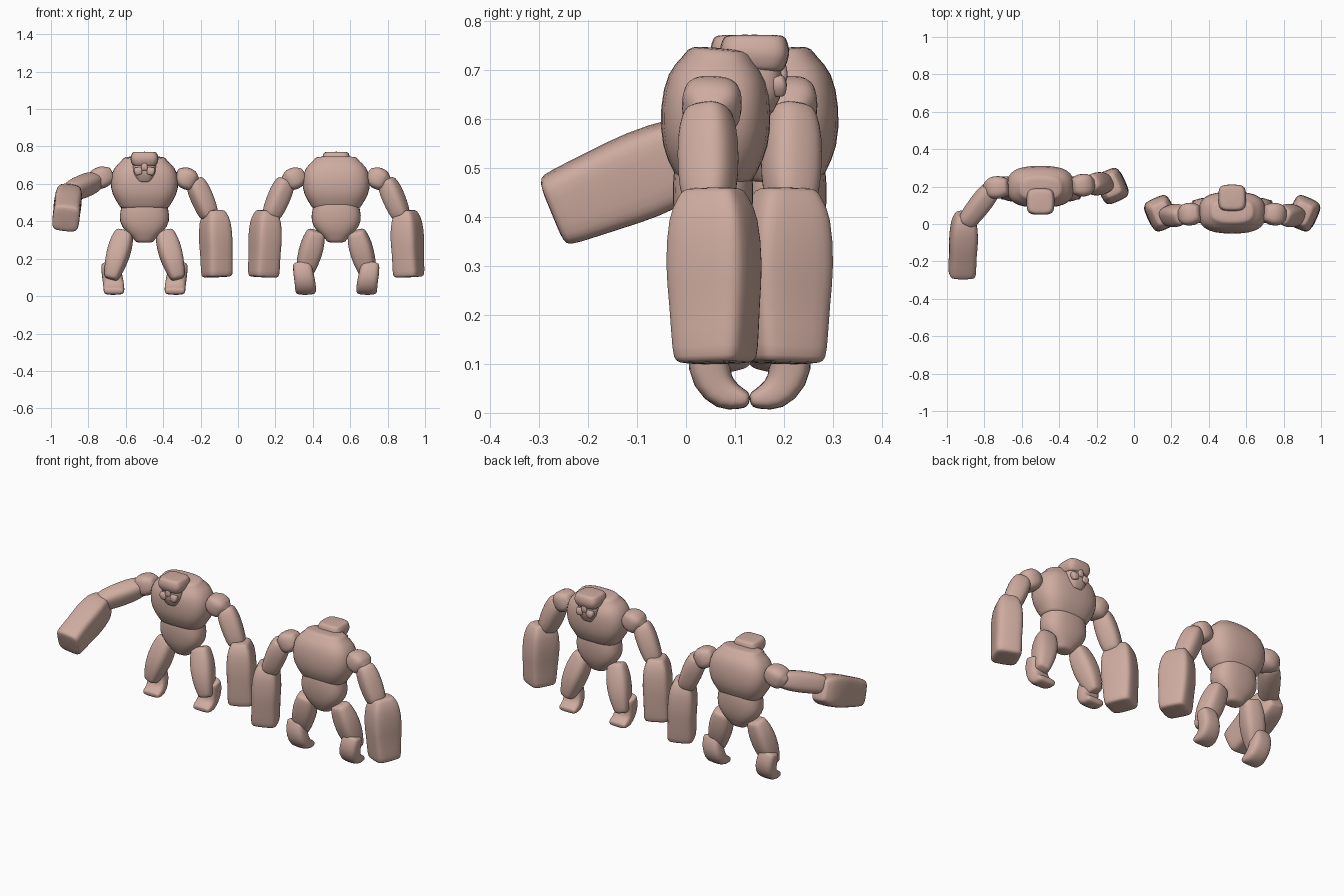
import bpy, bmesh, math
from mathutils import Vector, Matrix

cube = bpy.data.objects.get("Cube")
if cube:
    bpy.data.objects.remove(cube, do_unlink=True)

clay = bpy.data.materials.new("pink_clay")
clay.use_nodes = True
CLAY = (0.62, 0.41, 0.35, 1)
clay.diffuse_color = CLAY
clay.node_tree.nodes["Principled BSDF"].inputs["Base Color"].default_value = CLAY
SIDES = 16


def sweep(name, root, path, side=(1, 0, 0), power=3.0, rounding=0.02):
    """Loft rounded-square rings (x, y, z, half width, half depth) along a path."""
    side = Vector(side).normalized()
    pts = [Vector(p[:3]) for p in path]
    size = [p[3:] for p in path]
    last = len(pts) - 1
    tans = [(pts[min(i + 1, last)] - pts[max(i - 1, 0)]).normalized() for i in range(last + 1)]
    r = rounding
    rings = [(pts[i], tans[i], *size[i]) for i in range(1, last)]
    for i, s in ((0, 1), (last, -1)):
        a, b = size[i]
        end = [(pts[i], tans[i], a - r, b - r),
               (pts[i] + tans[i] * s * r * 0.3, tans[i], a - r * 0.3, b - r * 0.3),
               (pts[i] + tans[i] * s * r, tans[i], a, b)]
        rings = end + rings if i == 0 else rings + end[::-1]
    bm = bmesh.new()
    loops = []
    for c, t, a, b in rings:
        u = (side - t * side.dot(t)).normalized()
        v = t.cross(u)
        loop = []
        for k in range(SIDES):
            ang = 2 * math.pi * (k + 0.5) / SIDES
            cs, sn = math.cos(ang), math.sin(ang)
            px = math.copysign(abs(cs) ** (2 / power), cs) * a
            py = math.copysign(abs(sn) ** (2 / power), sn) * b
            loop.append(bm.verts.new(root @ (c + u * px + v * py)))
        loops.append(loop)
    for one, two in zip(loops, loops[1:]):
        for k in range(SIDES):
            n = (k + 1) % SIDES
            bm.faces.new((one[k], one[n], two[n], two[k]))
    bm.faces.new(loops[0][::-1])
    bm.faces.new(loops[-1])
    bmesh.ops.recalc_face_normals(bm, faces=bm.faces)
    for f in bm.faces:
        f.smooth = True
    mesh = bpy.data.meshes.new(name)
    bm.to_mesh(mesh)
    bm.free()
    mesh.materials.append(clay)
    obj = bpy.data.objects.new(name, mesh)
    bpy.context.collection.objects.link(obj)
    obj.modifiers.new("smooth", 'SUBSURF').levels = 1
    return obj


def bone(start, end, profile):
    """Path between two joints from (fraction, half width, half depth) sections."""
    s, e = Vector(start), Vector(end)
    return [(*s.lerp(e, t), a, b) for t, a, b in profile]


SHOULDER = [(0, .05, .045), (.35, .064, .062), (.75, .06, .058), (1, .042, .04)]
UPPER_ARM = [(0, .05, .05), (.3, .06, .06), (.7, .056, .06), (1, .05, .052)]
FIST = [(0, .052, .066), (.15, .07, .085), (.45, .077, .092), (.65, .07, .085), (1, .075, .078)]
THIGH = [(0, .052, .048), (.3, .066, .062), (.65, .06, .064), (1, .042, .04)]

# joints: shoulder start/end, upper arm start/end, fist start/end, fist width axis
HANGING = [(.17, .2, .655), (.285, .215, .6), (.265, .215, .625), (.352, .215, .42),
           (.375, .205, .46), (.388, .2, .1), (1, .45, 0)]
REACHING = [(.17, .2, .655), (.30, .19, .61), (.25, .2, .62), (.405, .0, .555),
            (.405, .055, .545), (.42, -.275, .41), (1, .1, .15)]


def arm(root, tag, sx, joints):
    p = [(x * sx, y, z) for x, y, z in joints]
    sweep(tag + "_shoulder", root, bone(p[0], p[1], SHOULDER), (0, 1, 0), 3, .022)
    sweep(tag + "_upper_arm", root, bone(p[2], p[3], UPPER_ARM), p[6], 2.8, .022)
    sweep(tag + "_fist", root, bone(p[4], p[5], FIST), p[6], 4.5, .02)


def leg(root, tag, sx):
    thigh = bone((.105 * sx, .215, .35), (.18 * sx, .16, .09), THIGH)
    sweep(tag + "_thigh", root, thigh, (1, .15 * sx, 0), 3, .02)
    # shin curling forward into a hooked foot
    hook = [(.185, .2, .18, .05, .04), (.175, .215, .12, .055, .046), (.166, .21, .07, .056, .044),
            (.163, .18, .034, .057, .036), (.163, .13, .026, .055, .02)]
    sweep(tag + "_foot", root, [(q[0] * sx, *q[1:]) for q in hook], (1, 0, 0), 3.2, .014)


def golem(tag, root, right_pose):
    # barrel chest over a tapering belly
    sweep(tag + "_chest", root, [
        (0, .19, .745, .125, .075), (0, .195, .69, .167, .105), (0, .2, .62, .19, .116),
        (0, .2, .54, .176, .112), (0, .2, .465, .14, .085)], power=2.8, rounding=.025)
    sweep(tag + "_belly", root, [
        (0, .205, .53, .12, .08), (0, .205, .46, .13, .085), (0, .205, .4, .14, .082),
        (0, .205, .345, .105, .07), (0, .205, .285, .06, .05)], power=2.6, rounding=.025)
    # head: skull with overhanging brow, face, nose and jaw
    sweep(tag + "_brow", root, [
        (0, .12, .772, .07, .068), (0, .12, .735, .078, .074), (0, .122, .698, .07, .066)],
        power=4, rounding=.015)
    sweep(tag + "_face", root, [
        (0, .125, .74, .06, .06), (0, .125, .69, .064, .06), (0, .12, .65, .062, .062),
        (0, .115, .605, .042, .04)], power=3, rounding=.016)
    sweep(tag + "_nose", root, [
        (0, .072, .725, .012, .012), (0, .064, .69, .018, .014), (0, .066, .672, .016, .01)],
        rounding=.005)
    for side, sx, pose in (("left", 1, HANGING), ("right", -1, right_pose)):
        arm(root, tag + "_" + side, sx, pose)
        leg(root, tag + "_" + side, sx)
        sweep(f"{tag}_{side}_cheek", root, [
            (.036 * sx, .074, .688, .02, .014), (.034 * sx, .07, .67, .024, .018),
            (.028 * sx, .07, .648, .018, .014)], rounding=.006)


# two figures standing back to back in opposite directions
golem("front_golem", Matrix.Translation((-.5, 0, 0)), REACHING)
golem("back_golem", Matrix.Translation((.525, .26, 0)) @ Matrix.Rotation(math.pi, 4, 'Z'), HANGING)
